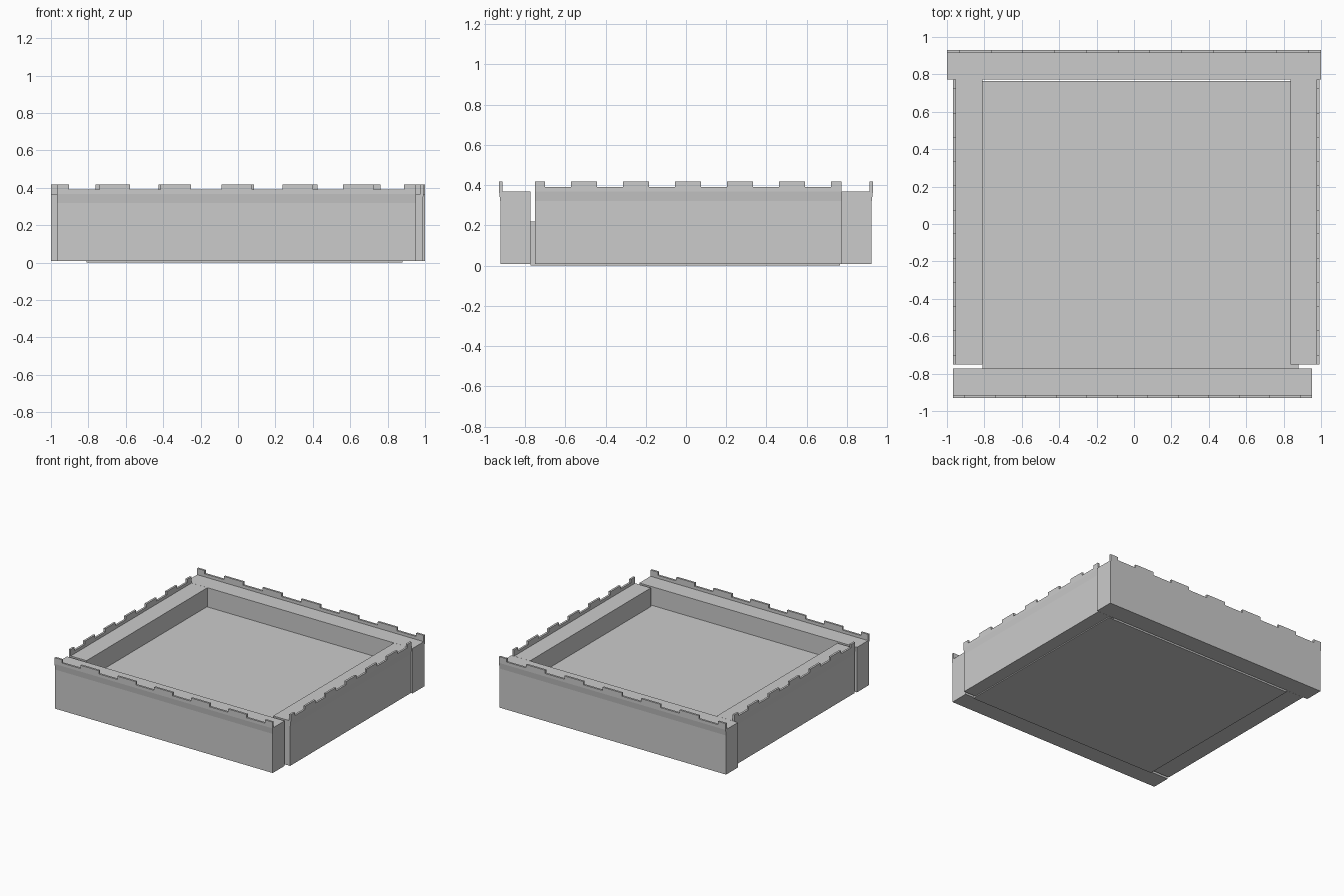
import bpy, bmesh
from mathutils import Vector

if "Cube" in bpy.data.objects:
    bpy.data.objects.remove(bpy.data.objects["Cube"])

BASE, ROOF, LOW, HIGH = 0.008, 0.367, 0.391, 0.417   # wall base, walkway, crenel, merlon
THICK, LIP, PARAPET = 0.156, 0.006, 0.016


def prism(bm, profile, origin, along, inward, start, end):
    """Extrude a (depth, z) profile along a wall from start to end."""
    rings = []
    for t in (start, end):
        rings.append([bm.verts.new(origin + along * t + inward * d + Vector((0, 0, z)))
                      for d, z in profile])
    a, b = rings
    n = len(profile)
    bm.faces.new(a)
    bm.faces.new(b[::-1])
    for i in range(n):
        j = (i + 1) % n
        bm.faces.new((a[i], b[i], b[j], a[j]))


def finish(bm, name):
    bmesh.ops.recalc_face_normals(bm, faces=bm.faces)
    mesh = bpy.data.meshes.new(name)
    bm.to_mesh(mesh)
    bm.free()
    obj = bpy.data.objects.new(name, mesh)
    bpy.context.collection.objects.link(obj)


def wall(name, p0, p1, inward):
    """Wall with its outer top edge on p0-p1, flared lip and battlements."""
    origin, inward = Vector((*p0, 0)), Vector((*inward, 0))
    along = Vector((*p1, 0)) - origin
    length = along.length
    along.normalize()
    bm = bmesh.new()
    # wall body, flared lip and low parapet in one section
    body = [(LIP, BASE), (LIP, 0.32), (0, ROOF), (0, LOW), (PARAPET, LOW),
            (PARAPET, ROOF), (THICK, ROOF), (THICK, BASE)]
    prism(bm, body, origin, along, inward, 0, length)
    # merlons: half-width ones at both ends, five full ones between
    unit = length * 0.0848
    end = (length - 11 * unit) / 2
    spans = [(0, end), (length - end, length)]
    spans += [(end + unit * k, end + unit * (k + 1)) for k in range(1, 11, 2)]
    tooth = [(0, LOW), (0, HIGH), (PARAPET, HIGH), (PARAPET, LOW)]
    for s, e in spans:
        prism(bm, tooth, origin, along, inward, s, e)
    finish(bm, name)


# four battlemented walls
wall("front_wall", (-0.968, -0.929), (0.953, -0.929), (0, 1))
wall("back_wall", (-1.0, 0.929), (1.0, 0.929), (0, -1))
wall("left_wall", (-0.967, -0.751), (-0.967, 0.772), (1, 0))
wall("right_wall", (0.992, -0.751), (0.992, 0.772), (-1, 0))

# courtyard floor slab
bm = bmesh.new()
slab = [(0, 0), (0, 0.218), (1.539, 0.218), (1.539, 0)]
prism(bm, slab, Vector((-0.81, -0.774, 0)), Vector((1, 0, 0)), Vector((0, 1, 0)), 0, 1.69)
finish(bm, "courtyard_floor")
